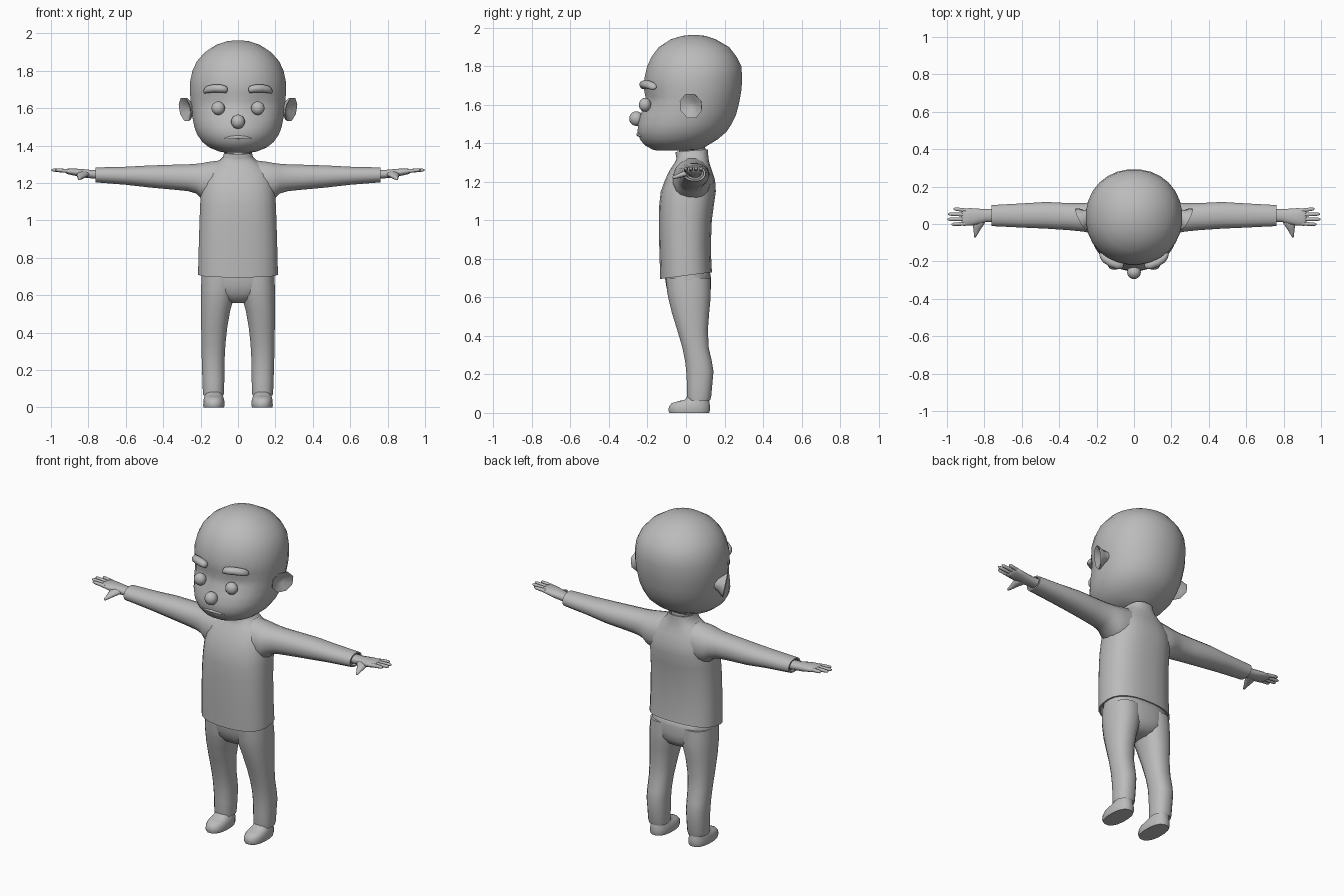
import bpy, bmesh, math
from mathutils import Matrix, Vector

grey = bpy.data.materials.new("plain_grey")
grey.diffuse_color = (0.5, 0.5, 0.5, 1)


def finish(name, bm, mirror=False, angle=50):
    """Turn a bmesh into a smooth shaded object, optionally mirrored in x."""
    bmesh.ops.recalc_face_normals(bm, faces=bm.faces)
    me = bpy.data.meshes.new(name)
    bm.to_mesh(me)
    bm.free()
    me.materials.append(grey)
    ob = bpy.data.objects.new(name, me)
    bpy.context.collection.objects.link(ob)
    bpy.ops.object.select_all(action='DESELECT')
    ob.select_set(True)
    bpy.context.view_layer.objects.active = ob
    bpy.ops.object.shade_smooth_by_angle(angle=math.radians(angle))
    if mirror:
        m = ob.modifiers.new("mirror", 'MIRROR')
        m.use_mirror_merge = False
    return ob


def loft(axis, rings, n=16, power=2.0, slope=None):
    """Skin rings (t, a0, a1, b0, b1) along an axis; a and b are the extents
    on the other two axes in x, y, z order. slope(ring) shifts t along b."""
    bm = bmesh.new()
    loops = []
    for i, (t, a0, a1, b0, b1) in enumerate(rings):
        loop = []
        for k in range(n):
            ang = 2 * math.pi * (k + 0.5) / n
            c, s = math.cos(ang), math.sin(ang)
            a = (a0 + a1) / 2 + (a1 - a0) / 2 * math.copysign(abs(c) ** (2 / power), c)
            b = (b0 + b1) / 2 + (b1 - b0) / 2 * math.copysign(abs(s) ** (2 / power), s)
            tt = t + (slope(i) * b if slope else 0)
            co = {'x': (tt, a, b), 'y': (a, tt, b), 'z': (a, b, tt)}[axis]
            loop.append(bm.verts.new(co))
        loops.append(loop)
    for p, q in zip(loops, loops[1:]):
        for k in range(n):
            bm.faces.new((p[k], p[(k + 1) % n], q[(k + 1) % n], q[k]))
    bm.faces.new(loops[0])
    bm.faces.new(loops[-1])
    return bm


def upright(rows):
    """Rows (z, half width, y front, y back) to symmetric rings."""
    return [(z, -w, w, f, b) for z, w, f, b in rows]


def rod(rows):
    """Rows (x, y, z, y radius, z radius) to rings along x."""
    return [(x, y - ry, y + ry, z - rz, z + rz) for x, y, z, ry, rz in rows]


def ball(name, centre, radii, mirror=False):
    bm = bmesh.new()
    bmesh.ops.create_uvsphere(bm, u_segments=16, v_segments=10, radius=1)
    bm.transform(Matrix.Translation(centre) @ Matrix.Diagonal((*radii, 1)))
    return finish(name, bm, mirror)


# Head, with shallow eye sockets pressed into the face
bm = loft('z', upright([
    (1.362, .06, -.15, .04), (1.368, .10, -.175, .08), (1.39, .155, -.215, .115),
    (1.42, .192, -.24, .165), (1.46, .22, -.253, .212), (1.50, .235, -.25, .238),
    (1.55, .245, -.237, .262), (1.60, .25, -.222, .275), (1.64, .255, -.214, .283),
    (1.68, .258, -.22, .29), (1.74, .258, -.217, .293), (1.80, .245, -.203, .289),
    (1.85, .222, -.18, .264), (1.90, .178, -.142, .225), (1.94, .115, -.08, .155),
    (1.958, .06, -.02, .10), (1.963, .015, .025, .055)]), 28, 2.1)
for v in bm.verts:
    if v.co.y < -.08:
        d = ((abs(v.co.x) - .115) / .055) ** 2 + ((v.co.z - 1.62) / .05) ** 2
        v.co.y += .022 * math.exp(-d)
finish("head", bm, angle=80)

# Face
ball("nose", (0, -.258, 1.528), (.037, .037, .038))
ball("eye", (.106, -.213, 1.60), (.036, .032, .036), True)
finish("eyebrow", loft('x', rod([
    (.056, -.218, 1.70, .008, .008), (.063, -.22, 1.70, .02, .019),
    (.09, -.217, 1.705, .026, .022), (.13, -.203, 1.706, .026, .022),
    (.165, -.182, 1.70, .024, .02), (.178, -.17, 1.694, .018, .015),
    (.184, -.165, 1.69, .007, .006)]), 12), True, 80)
finish("lips", loft('x', rod([
    (x, -.246 + 2.6 * x * x, 1.446 - 1.5 * x * x, r, r)
    for x, r in ((-.075, .002), (-.045, .008), (0, .011), (.045, .008), (.075, .002))]),
    10), angle=80)

# Ears: cupped eight-sided dishes turned forwards
bm = loft('z', [(t, -r, r, -r, r) for t, r in (
    (-.06, .03), (-.035, .04), (-.012, .063), (0, .068), (-.004, .055), (-.024, .022))], 8)
turn = Vector((.87, -.46, -.17)).to_track_quat('Z', 'Y').to_matrix().to_4x4()
bm.transform(Matrix.Translation((.284, .025, 1.594)) @ turn)
finish("ear", bm, True)

# Neck
finish("neck", loft('z', upright([
    (1.28, .065, -.035, .105), (1.41, .06, -.04, .10)]), 16))

# Shirt body with a hem that rises at the back and an open-looking collar
rows = [(.735, .19, -.115, .12), (.713, .205, -.128, .13), (.713, .214, -.135, .136),
        (.75, .214, -.136, .133), (.87, .211, -.14, .13), (1.0, .207, -.142, .135),
        (1.08, .204, -.14, .146), (1.15, .20, -.132, .156), (1.21, .19, -.11, .152),
        (1.26, .168, -.086, .135), (1.295, .135, -.062, .123), (1.32, .10, -.05, .118),
        (1.338, .08, -.053, .115), (1.36, .075, -.055, .114), (1.36, .066, -.046, .106),
        (1.34, .064, -.04, .104)]
hem = lambda i: .13 if i < 4 else .08 if i > 11 else 0
finish("shirt_body", loft('z', upright(rows), 24, 2.5, hem))

# Sleeves, flared into the body at the armpit
finish("sleeve", loft('x', [
    (.08, -.06, .125, 1.10, 1.325), (.15, -.07, .128, 1.10, 1.316),
    (.195, -.065, .125, 1.115, 1.308), (.225, -.052, .118, 1.143, 1.304),
    (.27, -.042, .113, 1.156, 1.301), (.35, -.034, .113, 1.164, 1.299),
    (.47, -.026, .119, 1.175, 1.295), (.60, -.02, .111, 1.19, 1.288),
    (.762, -.012, .102, 1.203, 1.284), (.762, -.002, .092, 1.212, 1.276),
    (.745, .0, .09, 1.214, 1.274)], 16, 2.2), True)

# Hands: palm, four fingers and a thumb
finish("palm", loft('x', rod([
    (.74, .047, 1.246, .036, .025), (.79, .045, 1.248, .035, .023),
    (.83, .041, 1.252, .042, .023), (.87, .038, 1.258, .048, .02),
    (.91, .037, 1.262, .048, .015), (.922, .037, 1.263, .042, .009)]), 12, 2.3), True, 80)
for name, y0, y1, tip in (("index_finger", .002, -.002, .975), ("middle_finger", .026, .025, .998),
                          ("ring_finger", .050, .053, .995), ("little_finger", .073, .081, .965)):
    rows = []
    for f, r in ((0, .011), (.5, .0105), (.88, .009), (1, .004)):
        rows.append((.895 + (tip - .895) * f, y0 + (y1 - y0) * f, 1.263 + .007 * f, r, r))
    finish(name, loft('x', rod(rows), 8), True, 80)
finish("thumb", loft('y', [
    (.03, .79, .85, 1.23, 1.265), (.0, .798, .864, 1.228, 1.262),
    (-.025, .817, .86, 1.222, 1.25), (-.05, .832, .857, 1.217, 1.238),
    (-.065, .841, .857, 1.215, 1.232), (-.071, .846, .853, 1.217, 1.225)], 10), True, 80)

# Trousers: hips and two legs
finish("trouser_hips", loft('z', upright([
    (.558, .05, -.03, .07), (.575, .10, -.065, .105), (.61, .165, -.09, .127),
    (.65, .193, -.102, .13), (.70, .196, -.11, .131), (.75, .19, -.108, .122)]), 24, 2.4), angle=80)
finish("trouser_leg", loft('z', [
    (.075, .082, .178, .014, .118), (.065, .076, .186, .007, .126),
    (.085, .074, .189, .004, .132), (.15, .072, .191, .004, .138),
    (.215, .071, .194, .0, .144), (.27, .07, .195, -.006, .135),
    (.34, .066, .196, -.02, .119), (.43, .056, .198, -.047, .115),
    (.52, .04, .20, -.075, .122), (.58, .022, .20, -.09, .128),
    (.63, .012, .20, -.10, .13), (.70, .01, .195, -.105, .128)], 16, 2.3), True)

# Shoes
finish("shoe", loft('z', [
    (0, .074, .184, -.088, .122), (.012, .071, .187, -.093, .126),
    (.035, .072, .186, -.09, .126), (.05, .076, .183, -.076, .124),
    (.06, .08, .18, -.045, .122), (.068, .083, .177, -.01, .12),
    (.095, .086, .174, .016, .117)], 16, 2.4), True)
